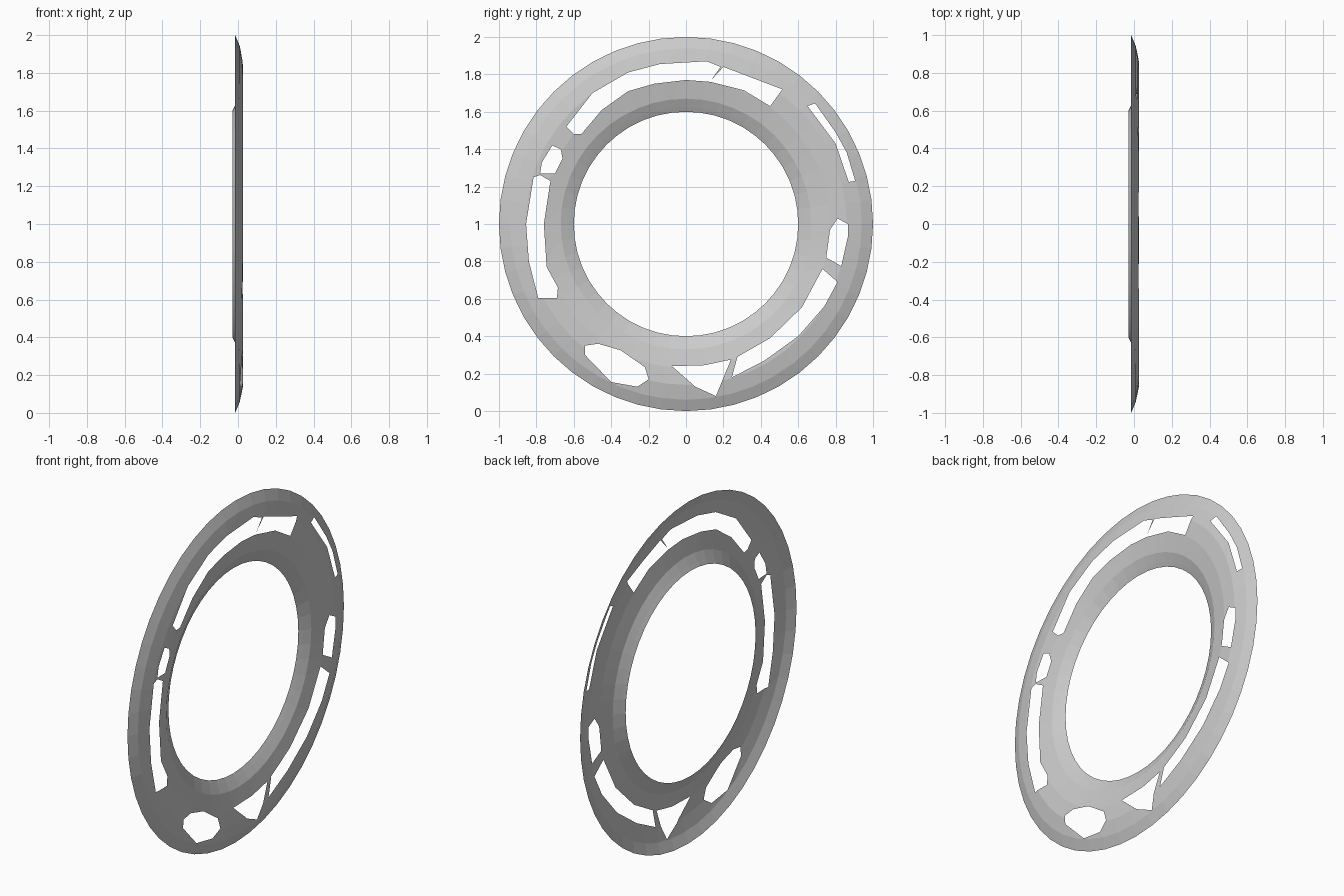
import bpy, bmesh
from math import sin, cos, tau
from mathutils import Vector
from mathutils.geometry import delaunay_2d_cdt

if "Cube" in bpy.data.objects:
    bpy.data.objects.remove(bpy.data.objects["Cube"])

SEG = 48
# Cross-section of the thin dished ring: (radius, x)
PROFILE = [(0.6, -0.03), (0.625, -0.017), (0.67, 0.005), (0.77, 0.023),
           (0.86, 0.026), (0.94, 0.01), (1.0, -0.015)]

# Ragged openings as (y, z) outlines
top_gap = [(-0.64, 1.52), (-0.5, 1.7), (-0.31, 1.81), (-0.14, 1.855), (0.11, 1.87),
           (0.185, 1.84), (0.135, 1.77), (0.2, 1.84), (0.515, 1.72), (0.45, 1.63),
           (0.31, 1.715), (0.13, 1.76), (0, 1.77), (-0.17, 1.75), (-0.31, 1.71),
           (-0.45, 1.61), (-0.56, 1.48), (-0.6, 1.48)]
upper_right = [(0.65, 1.63), (0.69, 1.645), (0.8, 1.49), (0.86, 1.38), (0.905, 1.23),
               (0.87, 1.225), (0.8, 1.43)]
right_gap = [(0.81, 1.03), (0.865, 1.0), (0.865, 0.93), (0.83, 0.775), (0.75, 0.82),
             (0.77, 0.97)]
lower_right = [(0.73, 0.76), (0.81, 0.69), (0.74, 0.56), (0.6, 0.4), (0.42, 0.27),
               (0.245, 0.18), (0.275, 0.29), (0.45, 0.39), (0.62, 0.555)]
bottom_gap = [(-0.075, 0.24), (0.1, 0.245), (0.24, 0.275), (0.16, 0.08), (0.05, 0.13)]
lower_left = [(-0.54, 0.35), (-0.47, 0.36), (-0.35, 0.325), (-0.22, 0.235),
              (-0.2, 0.17), (-0.26, 0.13), (-0.4, 0.155), (-0.54, 0.3)]
left_gap = [(-0.79, 0.605), (-0.69, 0.605), (-0.685, 0.66), (-0.745, 0.77), (-0.76, 1.0),
            (-0.725, 1.23), (-0.78, 1.262), (-0.815, 1.25), (-0.855, 1.0), (-0.84, 0.8)]
upper_left = [(-0.78, 1.27), (-0.7, 1.27), (-0.66, 1.35), (-0.67, 1.4), (-0.715, 1.42),
              (-0.77, 1.33)]
HOLES = [[(y, z - 1) for y, z in h] for h in (
    top_gap, upper_right, right_gap, lower_right, bottom_gap, lower_left, left_gap,
    upper_left)]


def inside(p, poly):
    hit = False
    for (ax, ay), (bx, by) in zip(poly, poly[1:] + poly[:1]):
        if (ay > p.y) != (by > p.y) and p.x < ax + (p.y - ay) * (bx - ax) / (by - ay):
            hit = not hit
    return hit


def height(r):
    r = min(max(r, PROFILE[0][0]), PROFILE[-1][0])
    for (r0, x0), (r1, x1) in zip(PROFILE, PROFILE[1:]):
        if r <= r1:
            return x0 + (x1 - x0) * (r - r0) / (r1 - r0)
    return PROFILE[-1][1]


# Lay out rings and openings flat, then triangulate around them
rings = [[(r * cos(tau * i / SEG), r * sin(tau * i / SEG)) for i in range(SEG)]
         for r, x in PROFILE]
pts, edges = [], []
for loop in rings + HOLES:
    n, base = len(loop), len(pts)
    pts += [Vector(p) for p in loop]
    edges += [(base + i, base + (i + 1) % n) for i in range(n)]
verts, _, faces, *_ = delaunay_2d_cdt(pts, edges, [], 0, 1e-5)

# Keep the solid areas and dish them to the profile
bm = bmesh.new()
bv = [bm.verts.new((height(v.length), v.x, v.y + 1)) for v in verts]
for f in faces:
    c = sum((verts[i] for i in f), Vector((0, 0))) / len(f)
    if not inside(c, rings[0]) and not any(inside(c, h) for h in HOLES):
        bm.faces.new([bv[i] for i in f])
bmesh.ops.delete(bm, geom=[v for v in bm.verts if not v.link_faces], context='VERTS')
bmesh.ops.dissolve_limit(bm, angle_limit=0.01, verts=bm.verts[:], edges=bm.edges[:])
bmesh.ops.triangulate(bm, faces=bm.faces[:])
for f in bm.faces:
    if f.normal.x < 0:
        f.normal_flip()
mesh = bpy.data.meshes.new("broken_ring")
bm.to_mesh(mesh)
bm.free()
ring = bpy.data.objects.new("broken_ring", mesh)
bpy.context.collection.objects.link(ring)
